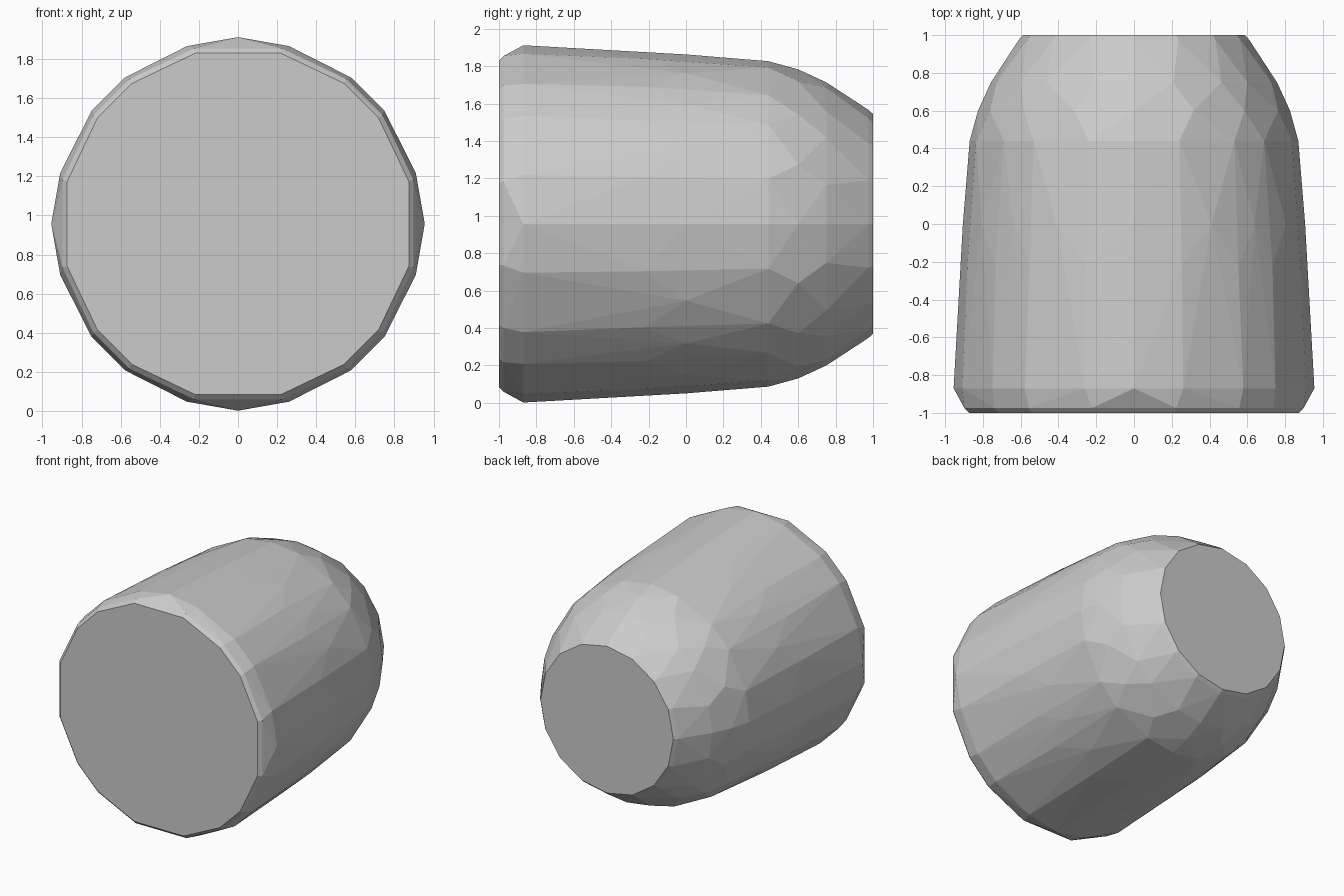
import bpy, bmesh
from math import radians, sin, cos

if "Cube" in bpy.data.objects:
    bpy.data.objects.remove(bpy.data.objects["Cube"])

CENTRE_Z = 0.957
CARDINAL = [0]
SIDES = [16, 37.7, 52.3, 74]      # angles inside one quarter turn
FULL = CARDINAL + SIDES

# rings along the y axis: (y, radius, angles per quarter)
RINGS = [
    (-1.0, 0.90, [14, 37, 53, 76]),
    (-0.975, 0.925, [14, 37, 53, 76]),
    (-0.87, 0.955, CARDINAL),
    (-0.87, 0.946, SIDES),
    (-0.22, 0.918, [16, 37, 53, 74]),
    (0.0, 0.906, CARDINAL),
    (0.0, 0.904, [27, 45, 63]),
    (0.44, 0.870, FULL),
    (0.60, 0.826, [0, 22.5, 45, 67.5]),
    (0.75, 0.757, FULL),
    (0.975, 0.610, [0, 22.5, 45, 67.5]),
    (1.0, 0.588, [0, 22.5, 45, 67.5]),
]

# faceted barrel body: convex skin over the rings
bm = bmesh.new()
for y, r, angles in RINGS:
    for quarter in range(4):
        for a in angles:
            t = radians(a + 90 * quarter)
            bm.verts.new((r * cos(t), y, CENTRE_Z + r * sin(t)))
hull = bmesh.ops.convex_hull(bm, input=bm.verts[:])
junk = set(hull["geom_interior"]) | set(hull["geom_unused"])
bmesh.ops.delete(bm, geom=[v for v in junk if isinstance(v, bmesh.types.BMVert)], context='VERTS')
# merge flat triangles into clean facets
bmesh.ops.dissolve_limit(bm, angle_limit=radians(1), verts=bm.verts[:], edges=bm.edges[:])
bmesh.ops.recalc_face_normals(bm, faces=bm.faces[:])

mesh = bpy.data.meshes.new("barrel_body")
bm.to_mesh(mesh)
bm.free()
bpy.context.collection.objects.link(bpy.data.objects.new("barrel_body", mesh))
